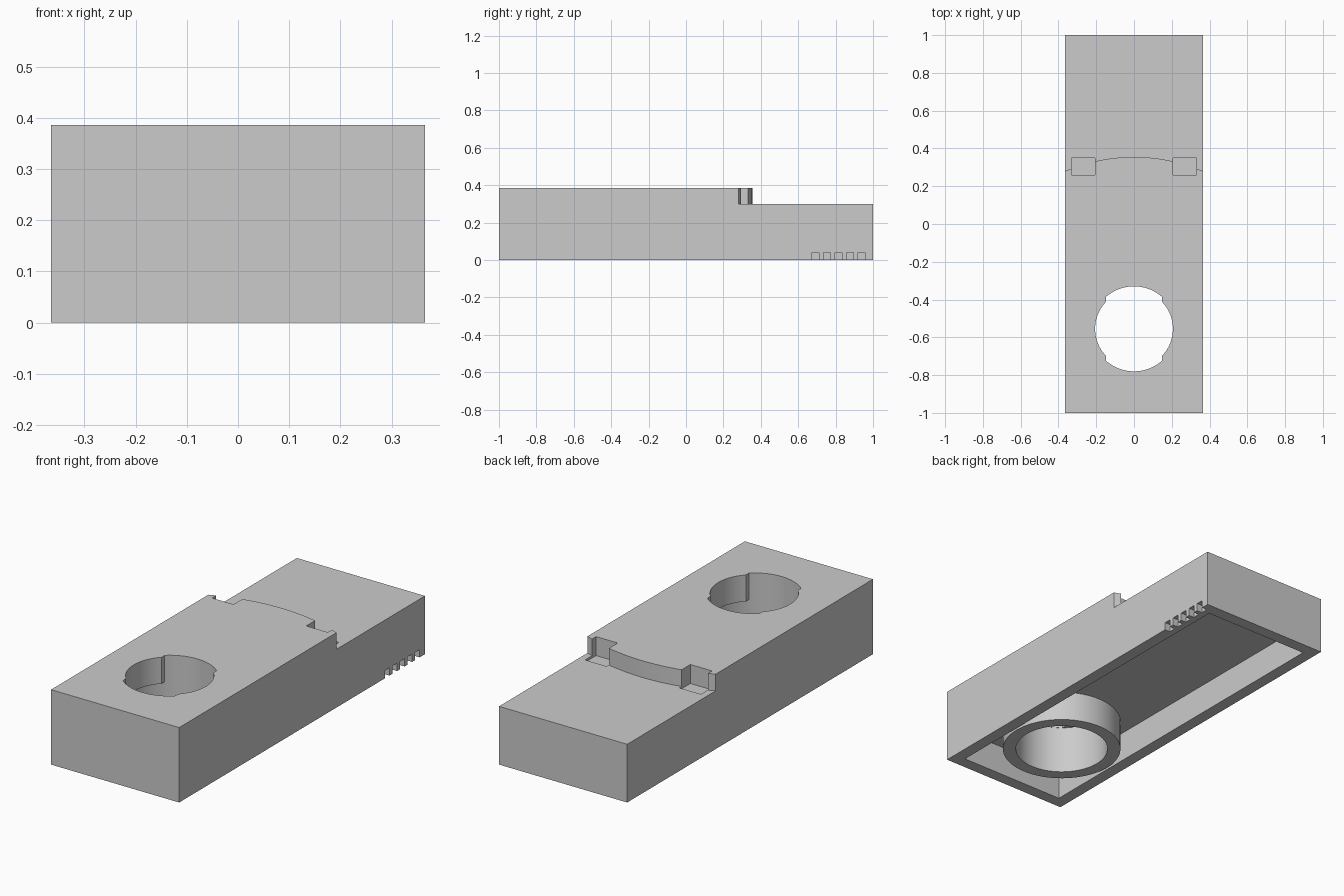
import bpy
import bmesh
from math import sin, cos, pi, asin, sqrt

cube = bpy.data.objects.get("Cube")
if cube:
    bpy.data.objects.remove(cube, do_unlink=True)

grey = bpy.data.materials.new("plain grey")
grey.use_nodes = True
COLOUR = (0.6, 0.6, 0.6, 1)
grey.diffuse_color = COLOUR
grey.node_tree.nodes["Principled BSDF"].inputs["Base Color"].default_value = COLOUR

# Main sizes
W, L, TOP, DECK = 0.365, 1.0, 0.386, 0.3
WALL, CEILING = 0.063, 0.155
HOLE_Y = -0.555


def prism(name, outline, z0, z1):
    """Extrude a flat outline from z0 up to z1."""
    bm = bmesh.new()
    base = bm.faces.new([bm.verts.new((x, y, z0)) for x, y in outline])
    top = bmesh.ops.extrude_face_region(bm, geom=[base])["geom"]
    verts = [v for v in top if isinstance(v, bmesh.types.BMVert)]
    bmesh.ops.translate(bm, verts=verts, vec=(0, 0, z1 - z0))
    bmesh.ops.recalc_face_normals(bm, faces=bm.faces)
    mesh = bpy.data.meshes.new(name)
    bm.to_mesh(mesh)
    bm.free()
    mesh.materials.append(grey)
    obj = bpy.data.objects.new(name, mesh)
    bpy.context.collection.objects.link(obj)
    return obj


def rect(x0, x1, y0, y1):
    return [(x0, y0), (x1, y0), (x1, y1), (x0, y1)]


def circle(r, n=96):
    return [(r * cos(2 * pi * i / n), HOLE_Y + r * sin(2 * pi * i / n)) for i in range(n)]


def combine(target, tool, operation="DIFFERENCE"):
    """Apply a boolean and remove the tool object."""
    mod = target.modifiers.new(operation.title(), "BOOLEAN")
    mod.operation, mod.object, mod.solver = operation, tool, "EXACT"
    graph = bpy.context.evaluated_depsgraph_get()
    mesh = bpy.data.meshes.new_from_object(target.evaluated_get(graph))
    target.modifiers.clear()
    target.data = mesh
    bpy.data.objects.remove(tool, do_unlink=True)


# Outer block
body = prism("housing", rect(-W, W, -L, L), 0, TOP)

# Lower rear deck behind an arched step
CREST, RADIUS, REACH = 0.355, 0.926, 0.4
arc = []
for i in range(33):
    x = REACH * (1 - i / 16)
    arc.append((x, CREST - RADIUS + sqrt(RADIUS ** 2 - x ** 2)))
combine(body, prism("step_cutter", [(-REACH, 1.2), (REACH, 1.2)] + arc, DECK, 0.6))

# Two clip pockets in the step
for side in (-1, 1):
    x0, x1 = sorted((side * 0.207, side * 0.33))
    combine(body, prism("pocket_cutter", rect(x0, x1, 0.26, 0.35), DECK - 0.012, 0.6))

# Hollow underside with a tube around the hole
combine(body, prism("cavity_cutter", rect(WALL - W, W - WALL, WALL - L, L - WALL), -0.2, CEILING))
combine(body, prism("tube", circle(0.29), 0, CEILING + 0.05), "UNION")

# Bayonet hole: narrow sides, wider front and back lobes
NARROW, WIDE, LOBE = 0.206, 0.225, 0.148
keyhole = []
for k in range(4):
    r = WIDE if k % 2 else NARROW
    half = asin(LOBE / WIDE) if k % 2 else pi / 2 - asin(LOBE / NARROW)
    for i in range(25):
        a = k * pi / 2 + half * (i / 12 - 1)
        keyhole.append((r * cos(a), HOLE_Y + r * sin(a)))
combine(body, prism("keyhole_cutter", keyhole, -0.2, 0.6))
combine(body, prism("bore_cutter", circle(WIDE + 0.001), -0.2, 0.25))

# Row of grip slots on the lower left edge
for i in range(5):
    y = 0.674 + i * 0.0615
    combine(body, prism("slot_cutter", rect(W - 0.03, W + 0.1, y, y + 0.037), -0.2, 0.04))

# Smooth round walls, sharp corners
bpy.ops.object.select_all(action="DESELECT")
body.select_set(True)
bpy.context.view_layer.objects.active = body
bpy.ops.object.shade_smooth_by_angle(angle=pi / 7)
